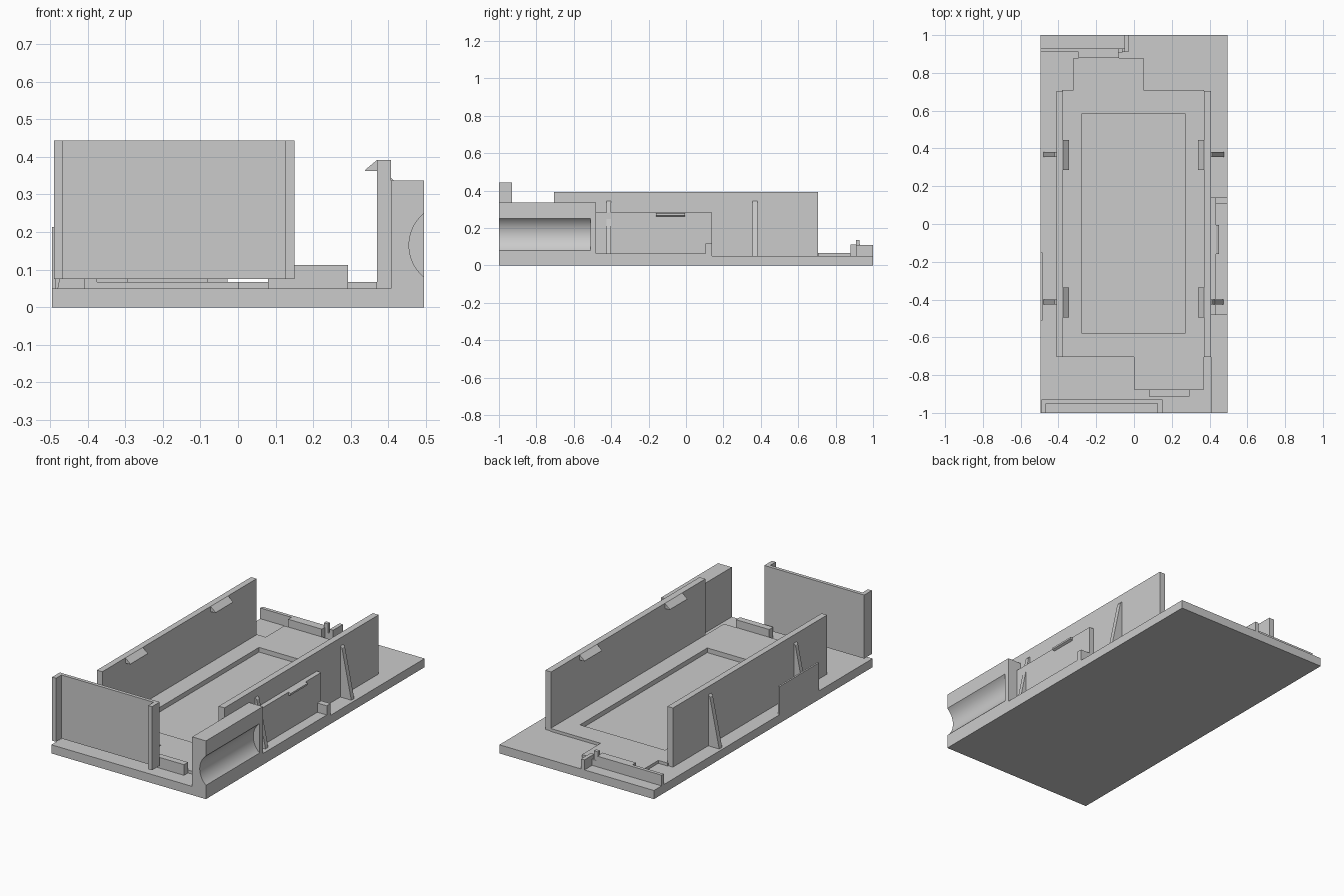
import bpy, bmesh, math

if "Cube" in bpy.data.objects:
    bpy.data.objects.remove(bpy.data.objects["Cube"])

grey = bpy.data.materials.new("plastic grey")
grey.diffuse_color = (0.6, 0.6, 0.6, 1)
grey.use_nodes = True
grey.node_tree.nodes["Principled BSDF"].inputs["Base Color"].default_value = grey.diffuse_color


def prism(name, pts, axis, lo, hi):
    """Extrude a closed 2D profile along an axis (x: yz, y: xz, z: xy)."""
    def place(p, t):
        return {"x": (t, p[0], p[1]), "y": (p[0], t, p[1]), "z": (p[0], p[1], t)}[axis]
    bm = bmesh.new()
    face = bm.faces.new([bm.verts.new(place(p, lo)) for p in pts])
    ext = bmesh.ops.extrude_face_region(bm, geom=[face])
    step = place((0, 0), hi - lo)
    bmesh.ops.translate(bm, vec=step,
                        verts=[g for g in ext["geom"] if isinstance(g, bmesh.types.BMVert)])
    bmesh.ops.recalc_face_normals(bm, faces=bm.faces)
    mesh = bpy.data.meshes.new(name)
    bm.to_mesh(mesh)
    bm.free()
    mesh.materials.append(grey)
    ob = bpy.data.objects.new(name, mesh)
    bpy.context.collection.objects.link(ob)
    return ob


def box(name, x0, x1, y0, y1, z0, z1):
    return prism(name, [(x0, y0), (x1, y0), (x1, y1), (x0, y1)], "z", z0, z1)


def cut(ob, cutter):
    mod = ob.modifiers.new("pocket", "BOOLEAN")
    mod.operation, mod.solver, mod.object = "DIFFERENCE", "EXACT", cutter
    cutter.hide_render = True
    cutter.hide_set(True)


# Base plate and stepped raised floor with a rectangular pocket
base = box("base_plate", -0.495, 0.495, -1, 1, 0, 0.05)
floor = prism("raised_floor", [(-0.38, -0.705), (0, -0.705), (0, -0.875), (0.37, -0.875),
                               (0.37, 0.71), (0.05, 0.71), (0.05, 0.88), (-0.32, 0.88),
                               (-0.32, 0.71), (-0.38, 0.71)], "z", 0.05, 0.067)
pocket = box("pocket_cutter", -0.275, 0.27, -0.58, 0.585, 0.04, 0.2)
cut(base, pocket)
cut(floor, pocket)

# Long side walls with inner snap clips and outer triangular ribs
for side, s in (("left", -1), ("right", 1)):
    xa, xb = (-0.41, -0.375) if s < 0 else (0.37, 0.407)
    box(side + "_wall", xa, xb, -0.705, 0.705, 0.05, 0.392)
    inner, outer = (xb, xa) if s < 0 else (xa, xb)
    for y0, y1 in ((-0.495, -0.335), (0.285, 0.445)):
        prism(side + "_snap_clip", [(inner, 0.362), (inner - s * 0.032, 0.362),
                                    (inner - s * 0.03, 0.367), (inner, 0.392)], "y", y0, y1)
    for y0, y1 in ((-0.425, -0.4), (0.355, 0.382)):
        prism(side + "_rib", [(outer, 0.05), (outer + s * 0.07, 0.05),
                              (outer + s * 0.01, 0.335), (outer, 0.345)], "y", y0, y1)

# Low blocks at the ends of the raised floor
box("front_stop", 0.08, 0.293, -0.912, -0.875, 0.05, 0.112)
box("back_stop", -0.295, -0.08, 0.88, 0.912, 0.05, 0.112)

# Floating front panel with two flanges
prism("front_panel", [(-0.49, -1), (-0.465, -1), (-0.465, -0.95), (0.125, -0.95),
                      (0.125, -1), (0.15, -1), (0.15, -0.93), (-0.49, -0.93)],
      "z", 0.075, 0.443)

# Back rail with end rib and small upright
box("back_rail", -0.495, -0.08, 0.91, 0.93, 0.05, 0.112)
box("back_rail_rib", -0.05, -0.028, 0.91, 1, 0.05, 0.108)
box("back_rail_link", -0.08, -0.05, 0.91, 0.93, 0.05, 0.085)
box("back_upright", -0.085, -0.06, 0.908, 0.928, 0.05, 0.137)

# Corner block with a concave groove along its outer side
r, cx, cz = 0.11, 0.565, 0.165
half = math.asin(0.085 / r)
arc = [(cx - r * math.cos(a), cz + r * math.sin(a))
       for a in [half * (i / 12 - 1) for i in range(25)]]
groove = prism("grooved_block",
               [(0.407, 0.05), (0.495, 0.05)] + arc + [(0.495, 0.337), (0.407, 0.337)],
               "y", -1, -0.51)
for p in groove.data.polygons:
    p.use_smooth = True
groove.data.set_sharp_from_angle(angle=math.radians(30))
box("groove_end", 0.407, 0.495, -0.51, -0.48, 0.05, 0.337)

# Side pocket beside the block: backing, ledge, end stop and clip
box("side_backing", 0.407, 0.435, -0.48, 0.14, 0.05, 0.282)
box("side_ledge", 0.435, 0.495, -0.48, 0.14, 0.05, 0.065)
box("side_end_stop", 0.435, 0.495, 0.105, 0.14, 0.065, 0.118)
prism("side_clip", [(0.435, 0.262), (0.449, 0.268), (0.449, 0.278), (0.435, 0.284)],
      "y", -0.16, -0.005)

# Thin guard plate on the left edge
box("left_guard", -0.495, -0.485, -0.51, -0.15, 0.05, 0.213)
